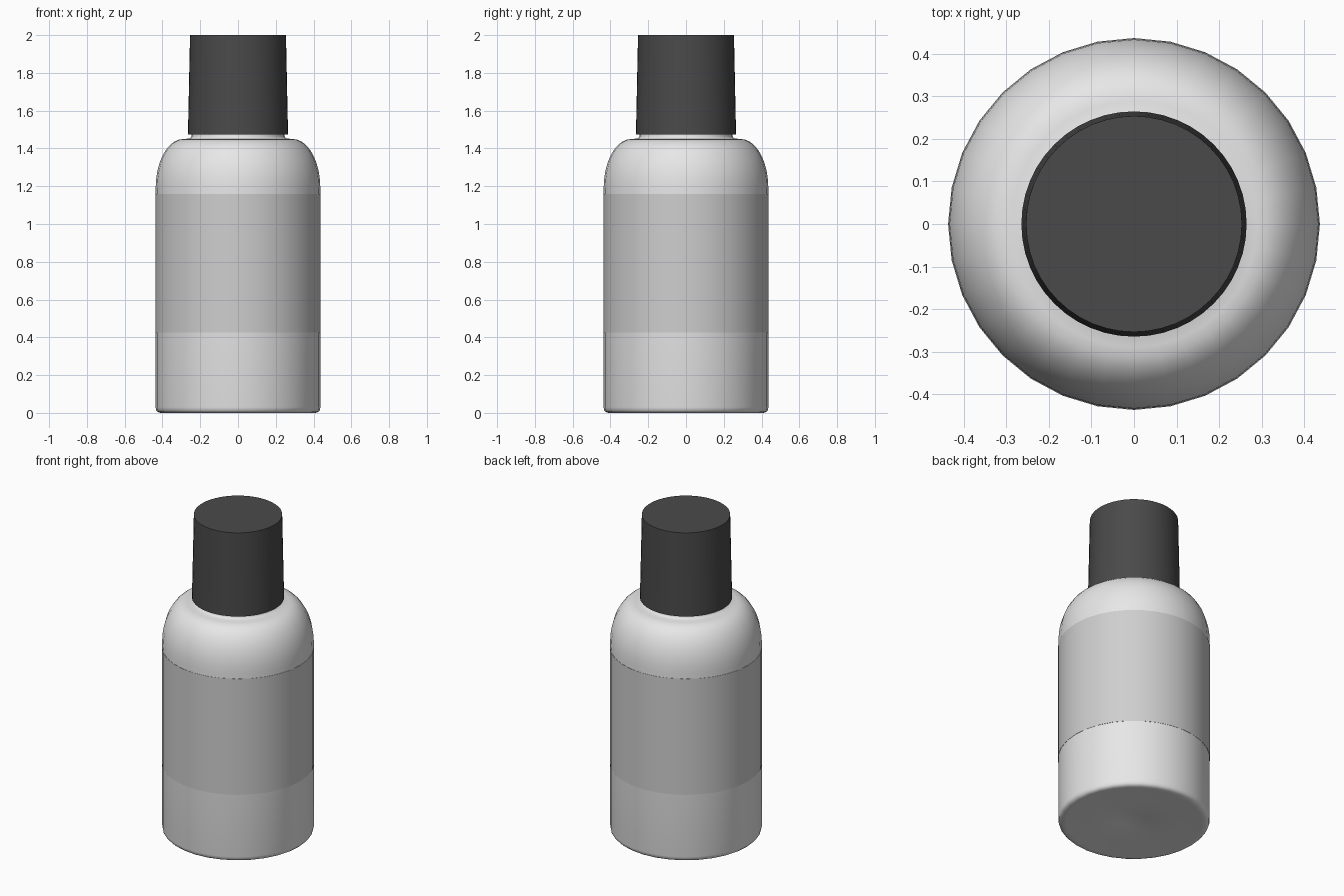
import bpy, bmesh, math

if "Cube" in bpy.data.objects:
    bpy.data.objects.remove(bpy.data.objects["Cube"])


def material(name, grey):
    m = bpy.data.materials.new(name)
    m.diffuse_color = (grey, grey, grey, 1)
    m.use_nodes = True
    m.node_tree.nodes["Principled BSDF"].inputs["Base Color"].default_value = m.diffuse_color
    return m


def lathe(name, profile, mat, segments=32, angle=35):
    """Spin a (radius, height) profile, listed bottom to top, around z."""
    bm = bmesh.new()
    rings = []
    for r, z in profile:
        if r == 0:
            rings.append([bm.verts.new((0, 0, z))] * segments)
        else:
            rings.append([bm.verts.new((r * math.cos(math.tau * i / segments),
                                        r * math.sin(math.tau * i / segments), z))
                          for i in range(segments)])
    for a, b in zip(rings, rings[1:]):
        for i in range(segments):
            j = (i + 1) % segments
            bm.faces.new(dict.fromkeys((a[i], a[j], b[j], b[i])))
    me = bpy.data.meshes.new(name)
    bm.to_mesh(me)
    bm.free()
    me.materials.append(mat)
    ob = bpy.data.objects.new(name, me)
    bpy.context.collection.objects.link(ob)
    bpy.ops.object.select_all(action='DESELECT')
    ob.select_set(True)
    bpy.context.view_layer.objects.active = ob
    bpy.ops.object.shade_smooth_by_angle(angle=math.radians(angle))
    return ob


plastic = material("pale_plastic", 0.80)
paper = material("grey_label", 0.62)
dark = material("dark_cap", 0.068)

# Bottle: dimpled base, straight wall, elliptical shoulder, neck
R, z0, z1 = 0.436, 1.19, 1.45
shoulder = [(0.29 + (R - 0.29) * math.cos(t), z0 + (z1 - z0) * math.sin(t))
            for t in (math.radians(a) for a in range(0, 91, 10))]
base = [(0, 0.016), (0.07, 0.014), (0.10, 0.008), (0.25, 0.005), (0.39, 0.001),
        (0.412, 0.0), (0.425, 0.005), (0.433, 0.014), (R, 0.03)]
neck = [(0.262, 1.452), (0.25, 1.457), (0.247, 1.465), (0.247, 1.50)]
lathe("bottle", base + shoulder + neck, plastic, angle=50)

# Label band wrapped around the wall
lathe("label", [(R, 0.425), (R + 0.0015, 0.425), (R + 0.0015, 1.16), (R, 1.16)], paper)

# Tapered cap
lathe("cap", [(0.24, 1.475), (0.265, 1.475), (0.254, 2.0), (0, 2.0)], dark, 48)
